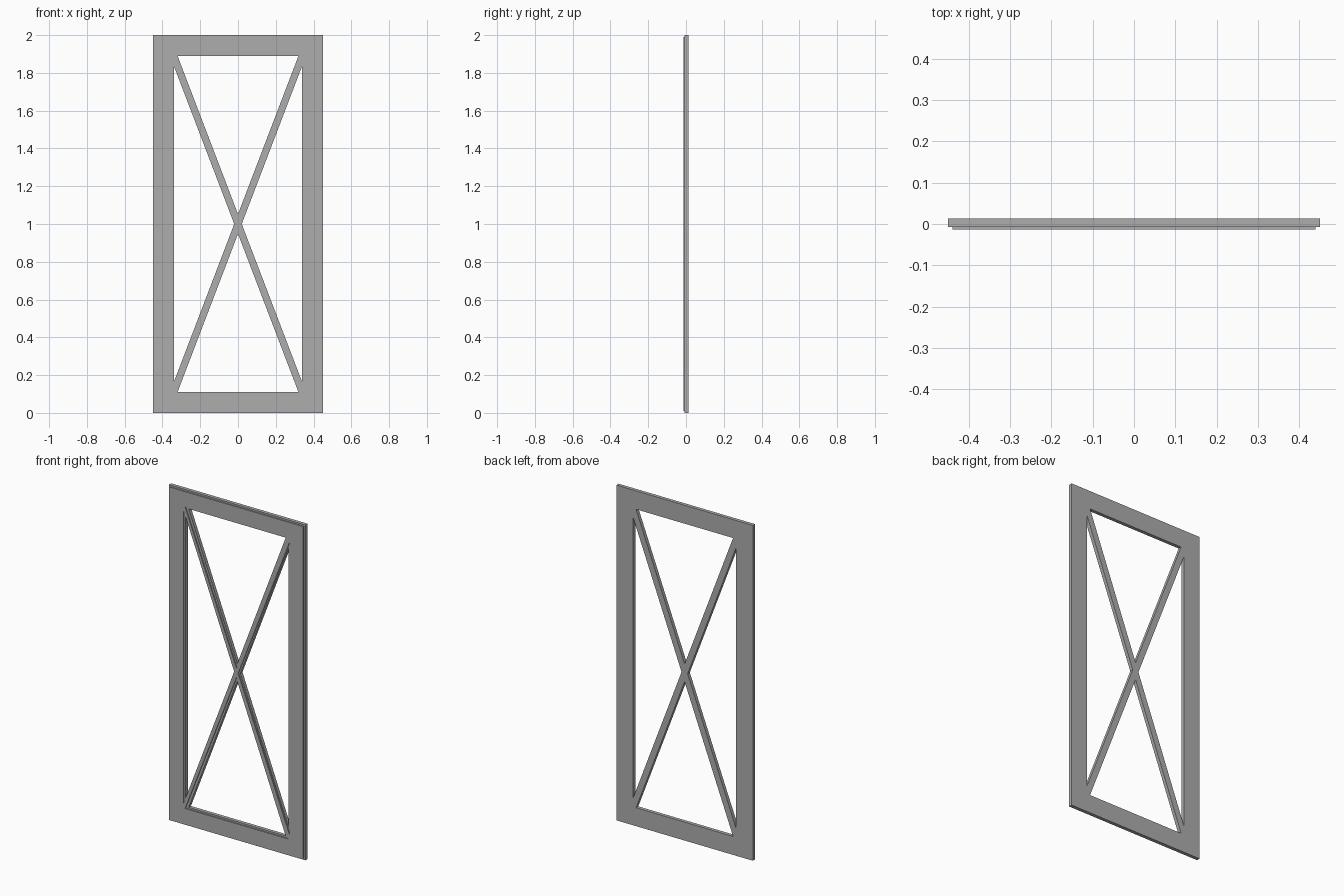
import bpy

cube = bpy.data.objects.get("Cube")
if cube:
    bpy.data.objects.remove(cube, do_unlink=True)

GREY = (0.42, 0.42, 0.42, 1.0)
metal = bpy.data.materials.new("plain grey")
metal.use_nodes = True
metal.diffuse_color = GREY
metal.node_tree.nodes["Principled BSDF"].inputs["Base Color"].default_value = GREY


def rectangle(w, h):
    return [(-w, -h), (w, -h), (w, h), (-w, h)]


def cross(w, h, half):
    """Outline of an X whose arms end in the corners of the opening."""
    rise = half * h / w
    quarter = [(half, 0), (w, h - rise), (w, h), (w - half, h), (0, rise)]
    right_top = quarter[:-1]
    left_top = [(-x, z) for x, z in reversed(right_top)]
    top = right_top + [quarter[-1]] + left_top
    bottom = [(x, -z) for x, z in reversed(top[1:-1])]
    return top + bottom


def plate(name, outlines, front, back):
    """Upright flat plate cut from closed outlines; inner outlines are holes."""
    curve = bpy.data.curves.new(name, "CURVE")
    curve.dimensions = "2D"
    curve.fill_mode = "BOTH"
    curve.extrude = (back - front) / 2
    for outline in outlines:
        spline = curve.splines.new("POLY")
        spline.points.add(len(outline) - 1)
        for point, (x, z) in zip(spline.points, outline):
            point.co = (x, z, 0, 1)
        spline.use_cyclic_u = True
    obj = bpy.data.objects.new(name, curve)
    bpy.context.collection.objects.link(obj)
    obj.rotation_euler.x = 1.5707963
    obj.location = (0, (front + back) / 2, 1)
    bpy.ops.object.select_all(action="DESELECT")
    obj.select_set(True)
    bpy.context.view_layer.objects.active = obj
    bpy.ops.object.convert(target="MESH")
    obj = bpy.context.object
    obj.data.materials.clear()
    obj.data.materials.append(metal)
    obj.data.polygons.foreach_set("use_smooth", [False] * len(obj.data.polygons))


W, H = 0.45, 1.0          # outer half size
OW, OH = 0.34, 0.89       # half size of the opening
STEP = 0.01               # set-back of the raised front layer
FRONT, MID, BACK = -0.0135, -0.0075, 0.0135

# Main body of the frame and its crossed braces
plate("frame", [rectangle(W, H), rectangle(OW, OH)], MID, BACK)
plate("cross_brace", [cross(OW, OH, 0.02)], MID, BACK)

# Raised front layer, stepped back from every edge
plate("frame_front_face", [rectangle(W - STEP, H - STEP),
                           rectangle(OW + STEP, OH + STEP)], FRONT, MID)
plate("cross_brace_front_rib", [cross(OW + STEP, OH + STEP, 0.01)], FRONT, MID)
